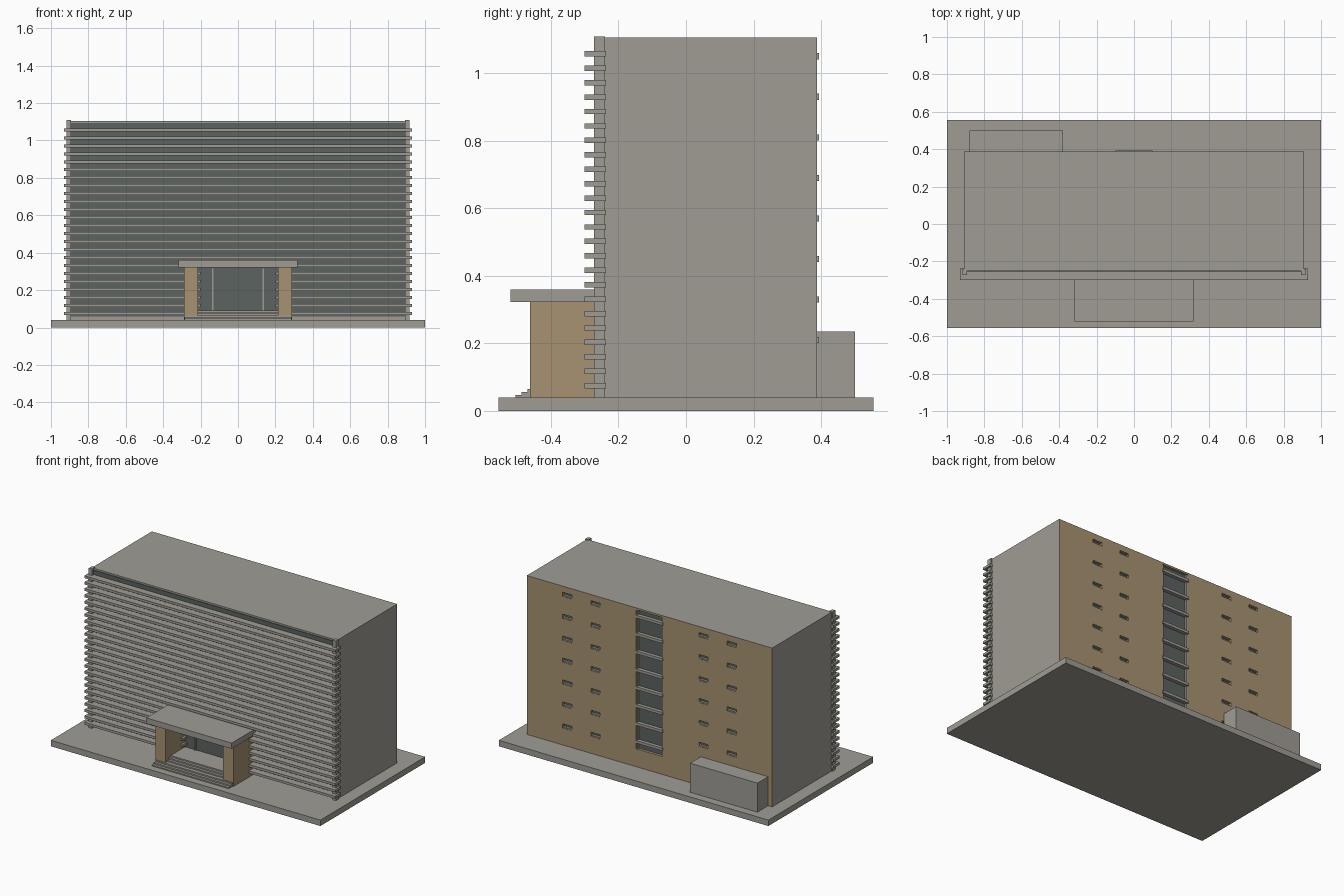
import bpy
import bmesh

if "Cube" in bpy.data.objects:
    bpy.data.objects.remove(bpy.data.objects["Cube"])


def material(name, rgb):
    m = bpy.data.materials.new(name)
    m.diffuse_color = (*rgb, 1)
    m.use_nodes = True
    m.node_tree.nodes["Principled BSDF"].inputs["Base Color"].default_value = m.diffuse_color
    return m


CONCRETE = material("concrete_grey", (0.35, 0.335, 0.30))
TAN = material("tan_cladding", (0.39, 0.29, 0.165))
GLASS = material("dark_glass", (0.105, 0.125, 0.12))


def finish(name, bm, mats):
    me = bpy.data.meshes.new(name)
    bm.to_mesh(me)
    bm.free()
    for m in mats:
        me.materials.append(m)
    ob = bpy.data.objects.new(name, me)
    bpy.context.collection.objects.link(ob)
    return ob


def add_box(bm, x0, x1, y0, y1, z0, z1):
    vs = bmesh.ops.create_cube(bm, size=1)["verts"]
    for v in vs:
        v.co = ((x0 + x1) / 2 + v.co.x * (x1 - x0),
                (y0 + y1) / 2 + v.co.y * (y1 - y0),
                (z0 + z1) / 2 + v.co.z * (z1 - z0))


def boxes(name, mat, items):
    bm = bmesh.new()
    for b in items:
        add_box(bm, *b)
    return finish(name, bm, [mat])


def both_sides(x0, x1, *rest):
    return [(x0, x1, *rest), (-x1, -x0, *rest)]


BASE, TOP = 0.04, 1.105
FRONT, BACK, HALF = -0.25, 0.387, 0.91

# Ground slab
boxes("base_slab", CONCRETE, [(-1, 1, -0.555, 0.555, 0, BASE)])

# Main block: five plain sides
bm = bmesh.new()
add_box(bm, -HALF, HALF, FRONT, BACK, BASE, TOP)
bmesh.ops.delete(bm, geom=[f for f in bm.faces if f.normal.y > 0.5],
                 context="FACES_ONLY")
finish("main_block", bm, [CONCRETE])

# Back wall: grid of cells, with the windows sunk into it
win_x, win_z = (-0.61, -0.40, 0.40, 0.61), [1.05 - i * 0.147 for i in range(7)]
W, H, STRIP, DEPTH = 0.034, 0.014, 0.1, 0.018
STRIP_Z = (0.16, 1.092)
xs = sorted([-HALF, HALF, -STRIP, STRIP] + [x + s * W for x in win_x for s in (-1, 1)])
zs = sorted([BASE, TOP, *STRIP_Z] + [z + s * H for z in win_z for s in (-1, 1)])


def is_open(i, j):
    if not (0 <= i < len(xs) - 1 and 0 <= j < len(zs) - 1):
        return False
    x, z = (xs[i] + xs[i + 1]) / 2, (zs[j] + zs[j + 1]) / 2
    if abs(x) < STRIP:
        return STRIP_Z[0] < z < STRIP_Z[1]
    return any(abs(x - a) < W for a in win_x) and any(abs(z - b) < H for b in win_z)


bm = bmesh.new()


def quad(mat, *pts):
    bm.faces.new([bm.verts.new(p) for p in pts]).material_index = mat


for i in range(len(xs) - 1):
    for j in range(len(zs) - 1):
        x0, x1, z0, z1 = xs[i], xs[i + 1], zs[j], zs[j + 1]
        hole = is_open(i, j)
        y = BACK - DEPTH if hole else BACK
        quad(1 if hole else 0, (x1, y, z0), (x0, y, z0), (x0, y, z1), (x1, y, z1))
        if hole:
            edges = (((i - 1, j), (x0, z0), (x0, z1)), ((i + 1, j), (x1, z1), (x1, z0)),
                     ((i, j - 1), (x1, z0), (x0, z0)), ((i, j + 1), (x0, z1), (x1, z1)))
            for near, a, b in edges:
                if not is_open(*near):
                    quad(0, (a[0], BACK, a[1]), (b[0], BACK, b[1]),
                         (b[0], y, b[1]), (a[0], y, a[1]))
bmesh.ops.remove_doubles(bm, verts=bm.verts, dist=1e-5)
finish("back_wall", bm, [TAN, GLASS])

# Small window sills, stair window sills and side frames
boxes("back_window_sills", CONCRETE,
      [(x - W, x + W, BACK - DEPTH, BACK - 0.003, z - H, z - H + 0.008)
       for x in win_x for z in win_z])
boxes("stair_window_sills", CONCRETE,
      [(-STRIP, STRIP, BACK - DEPTH, 0.393, z - 0.009, z + 0.009)
       for z in [0.21 + i * 0.12 for i in range(8)]])
boxes("stair_window_frame", CONCRETE,
      both_sides(0.09, STRIP, BACK - DEPTH, BACK - 0.004, *STRIP_Z))

# Front glazing between the end piers
boxes("front_glazing", GLASS, [(-0.895, 0.895, FRONT - 0.004, FRONT, 0.06, 1.094)])
boxes("end_piers", CONCRETE, both_sides(0.893, 0.917, -0.272, -0.24, BASE, 1.109))

# Horizontal sun louvers, split where the entrance opens
louvers = []
for i in range(24):
    z = 0.075 + i * 0.0427
    span = (-0.3, -0.237, z - 0.008, z + 0.008)
    if z < 0.32:
        louvers += both_sides(0.2, 0.93, *span)
    else:
        louvers.append((-0.93, 0.93, *span))
boxes("sun_louvers", CONCRETE, louvers)

# Entrance: canopy, side walls, steps and door mullions
boxes("entrance_canopy", CONCRETE, [(-0.317, 0.317, -0.52, -0.26, 0.322, 0.36)])
boxes("entrance_walls", TAN, both_sides(0.214, 0.29, -0.462, FRONT, BASE, 0.322))
boxes("entrance_steps", CONCRETE,
      [(-0.285, 0.285, -0.505, -0.46, BASE, 0.047),
       (-0.285, 0.285, -0.487, -0.46, BASE, 0.056),
       (-0.285, 0.285, -0.469, -0.46, BASE, 0.065)] +
      [(-0.214, 0.214, -0.462 + k * 0.018, FRONT, BASE, 0.065 + k * 0.009)
       for k in range(4)])
boxes("door_mullions", CONCRETE, both_sides(0.13, 0.138, -0.262, FRONT, 0.09, 0.315))

# Rear annex
boxes("rear_annex", CONCRETE, [(-0.88, -0.38, BACK, 0.5, BASE, 0.235)])
